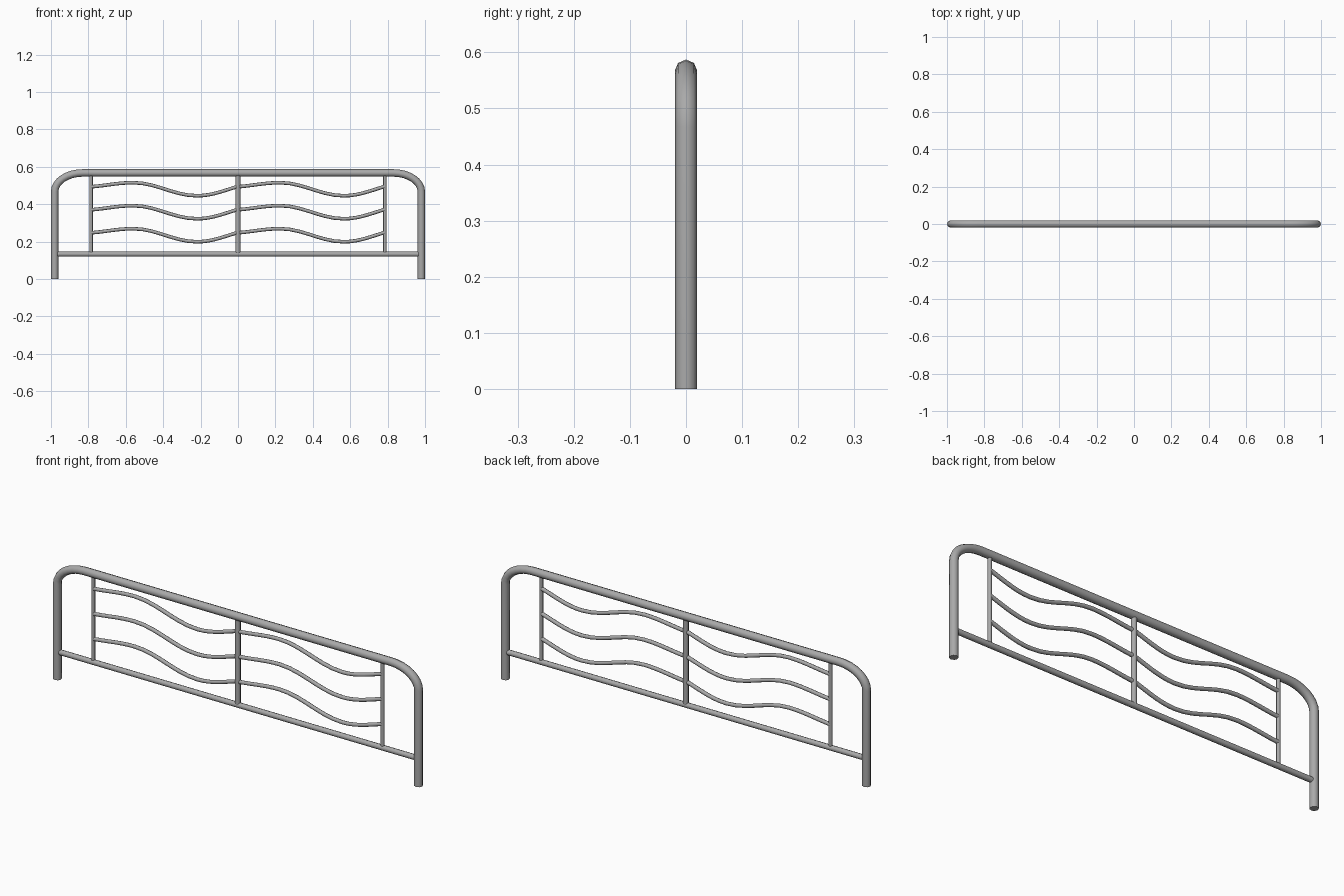
import bpy
import bmesh
from math import sin, cos, pi, radians
from mathutils import Vector
from mathutils.geometry import interpolate_bezier

cube = bpy.data.objects.get("Cube")
if cube:
    bpy.data.objects.remove(cube, do_unlink=True)

# Single painted-steel colour
steel = bpy.data.materials.new("grey_steel")
steel.use_nodes = True
colour = (0.4, 0.4, 0.4, 1)
steel.diffuse_color = colour
steel.node_tree.nodes["Principled BSDF"].inputs["Base Color"].default_value = colour

SIDES = 8


def tube(name, path, radius):
    """Sweep a round section along a path of (x, z) points, with capped ends."""
    pts = [Vector((x, 0, z)) for x, z in path]
    bm = bmesh.new()
    rings = []
    for i, p in enumerate(pts):
        tangent = (pts[min(i + 1, len(pts) - 1)] - pts[max(i - 1, 0)]).normalized()
        across = Vector((0, 1, 0))
        normal = tangent.cross(across)
        angles = [2 * pi * k / SIDES for k in range(SIDES)]
        rings.append([bm.verts.new(p + radius * (cos(a) * normal + sin(a) * across))
                      for a in angles])
    for a, b in zip(rings, rings[1:]):
        for k in range(SIDES):
            n = (k + 1) % SIDES
            bm.faces.new((a[k], a[n], b[n], b[k]))
    bm.faces.new(rings[0])
    bm.faces.new(rings[-1])
    bmesh.ops.recalc_face_normals(bm, faces=bm.faces)
    mesh = bpy.data.meshes.new(name)
    bm.to_mesh(mesh)
    bm.free()
    mesh.materials.append(steel)
    obj = bpy.data.objects.new(name, mesh)
    bpy.context.collection.objects.link(obj)
    bpy.ops.object.select_all(action='DESELECT')
    obj.select_set(True)
    bpy.context.view_layer.objects.active = obj
    bpy.ops.object.shade_smooth_by_angle(angle=radians(60))
    return obj


# Outer hoop: two legs joined by a top bar through rounded corners
HALF, TOP, RX, RZ = 0.98, 0.567, 0.15, 0.1
STEPS = 8
corner = [(HALF - RX + RX * cos(t), TOP - RZ + RZ * sin(t))
          for t in (pi / 2 * i / STEPS for i in range(STEPS + 1))]
right_half = [(HALF, 0)] + corner
left_half = [(-x, z) for x, z in reversed(right_half)]
tube("outer_frame", right_half + left_half, 0.02)

# Lower rail
RAIL = 0.133
tube("lower_rail", [(-0.97, RAIL), (0.97, RAIL)], 0.0135)

# Upright posts
POST = 0.785
for name, x, r in (("right_post", -POST, 0.009),
                   ("centre_post", 0, 0.013),
                   ("left_post", POST, 0.009)):
    tube(name, [(x, RAIL), (x, TOP)], r)

# Wavy bars: knots are (x, z, slope) from one post to the next
KNOTS = [(0, 0, 0.08), (0.225, 0.022, 0), (0.565, -0.048, 0), (POST, 0.002, 0.3)]


def wave_path(x0, z0):
    path = []
    for (xa, za, sa), (xb, zb, sb) in zip(KNOTS, KNOTS[1:]):
        h = (xb - xa) * 0.36
        seg = interpolate_bezier(Vector((xa, za)), Vector((xa + h, za + sa * h)),
                                 Vector((xb - h, zb - sb * h)), Vector((xb, zb)), 8)
        path += [(x0 + p.x, z0 + p.y) for p in (seg[1:] if path else seg)]
    return path


for side, x0 in (("right", -POST), ("left", 0)):
    for level, z0 in (("lower", 0.247), ("middle", 0.37), ("upper", 0.493)):
        tube(f"{side}_{level}_wave", wave_path(x0, z0), 0.0095)
